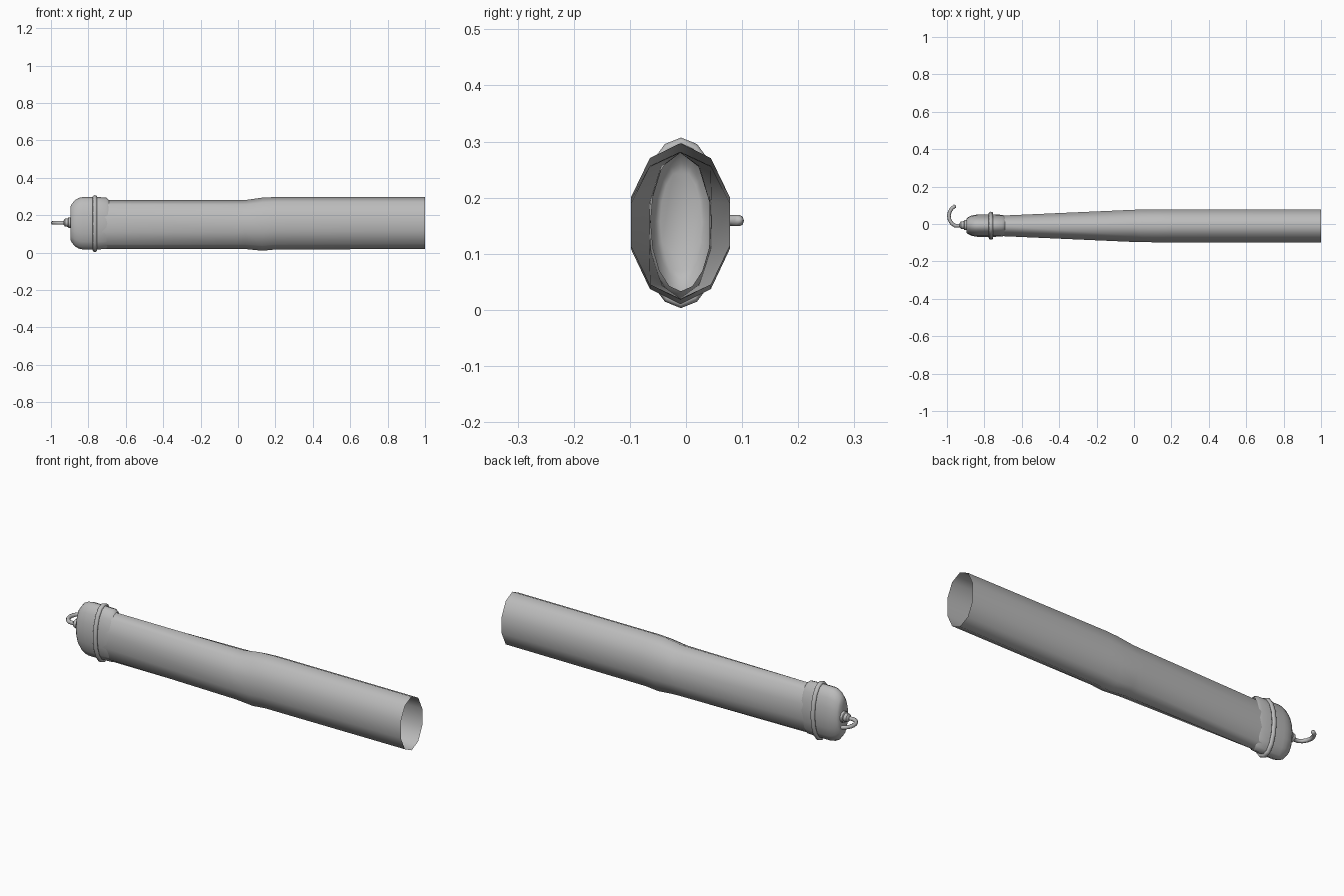
import bpy, bmesh, math
from mathutils import Vector

if "Cube" in bpy.data.objects:
    bpy.data.objects.remove(bpy.data.objects["Cube"])

grey = bpy.data.materials.new("plain grey")
grey.diffuse_color = (0.5, 0.5, 0.5, 1)
grey.use_nodes = True
grey.node_tree.nodes["Principled BSDF"].inputs["Base Color"].default_value = grey.diffuse_color


def finish(name, bm, angle=None):
    bmesh.ops.recalc_face_normals(bm, faces=bm.faces)
    me = bpy.data.meshes.new(name)
    bm.to_mesh(me)
    bm.free()
    ob = bpy.data.objects.new(name, me)
    bpy.context.collection.objects.link(ob)
    me.materials.append(grey)
    bpy.ops.object.select_all(action='DESELECT')
    ob.select_set(True)
    bpy.context.view_layer.objects.active = ob
    if angle:
        bpy.ops.object.shade_smooth_by_angle(angle=math.radians(angle))
    else:
        bpy.ops.object.shade_smooth()
    return ob


def bridge(bm, rings, close=False):
    n = len(rings[0])
    pairs = list(zip(rings, rings[1:])) + ([(rings[-1], rings[0])] if close else [])
    for a, b in pairs:
        for i in range(n):
            j = (i + 1) % n
            bm.faces.new((a[i], a[j], b[j], b[i]))


def loft(name, sections, sides, cap=False, close=False, angle=None):
    """Oval sections along x: (x, y centre, y radius, z centre, z radius)."""
    bm = bmesh.new()
    rings = []
    for x, yc, ry, zc, rz in sections:
        rings.append([bm.verts.new((x, yc + ry * math.sin(t), zc + rz * math.cos(t)))
                      for t in (2 * math.pi * i / sides for i in range(sides))])
    bridge(bm, rings, close)
    if cap:
        bm.faces.new(rings[-1])
    return finish(name, bm, angle)


# Open oval tube, narrowing toward the capped end
loft("sleeve", [
    (1.0, -0.010, 0.0925, 0.158, 0.139),
    (0.20, -0.010, 0.0925, 0.157, 0.140),
    (0.13, -0.010, 0.0925, 0.152, 0.142),
    (0.04, -0.010, 0.0915, 0.150, 0.131),
    (0.0, -0.010, 0.0905, 0.150, 0.130),
    (-0.70, -0.010, 0.058, 0.150, 0.130),
    (-0.77, -0.010, 0.055, 0.150, 0.130)], 10)

# Rounded end cap with a short collar over the sleeve
CY, CZ = -0.009, 0.157
loft("end_cap", [(x, CY, ry, CZ, rz) for x, ry, rz in [
    (-0.690, 0.054, 0.124), (-0.705, 0.058, 0.138), (-0.76, 0.060, 0.140),
    (-0.83, 0.060, 0.140), (-0.850, 0.058, 0.136), (-0.872, 0.053, 0.124),
    (-0.887, 0.045, 0.105), (-0.895, 0.037, 0.092)]], 16, cap=True, angle=50)

# Oval band around the cap
band = []
for k in range(8):
    a = 2 * math.pi * k / 8
    band.append((-0.765 + 0.012 * math.cos(a), CY, 0.066 + 0.009 * math.sin(a),
                 0.155, 0.143 + 0.009 * math.sin(a)))
loft("band", band, 16, close=True)

# Small stepped boss where the hook meets the cap
loft("hook_boss", [(x, -0.006, r, 0.160, r) for x, r in [
    (-0.890, 0.028), (-0.907, 0.028), (-0.910, 0.022), (-0.925, 0.021),
    (-0.932, 0.012)]], 10, cap=True, angle=40)

# Curved hook lying in the horizontal plane, swept with a round section
path = [(-0.915, -0.006), (-0.935, -0.009), (-0.957, -0.009), (-0.974, 0.002),
        (-0.986, 0.022), (-0.990, 0.045), (-0.985, 0.066), (-0.974, 0.084),
        (-0.958, 0.095), (-0.952, 0.098)]
bm = bmesh.new()
rings = []
for i, (x, y) in enumerate(path):
    p, q = path[max(i - 1, 0)], path[min(i + 1, len(path) - 1)]
    d = Vector((q[0] - p[0], q[1] - p[1], 0)).normalized()
    side = Vector((-d.y, d.x, 0))
    r = 0.004 if i == len(path) - 1 else 0.010
    rings.append([bm.verts.new(Vector((x, y, 0.159)) + side * (r * math.cos(t))
                               + Vector((0, 0, r * math.sin(t))))
                  for t in (2 * math.pi * k / 8 for k in range(8))])
bridge(bm, rings)
bm.faces.new(rings[0])
bm.faces.new(rings[-1])
finish("hook", bm, 60)
